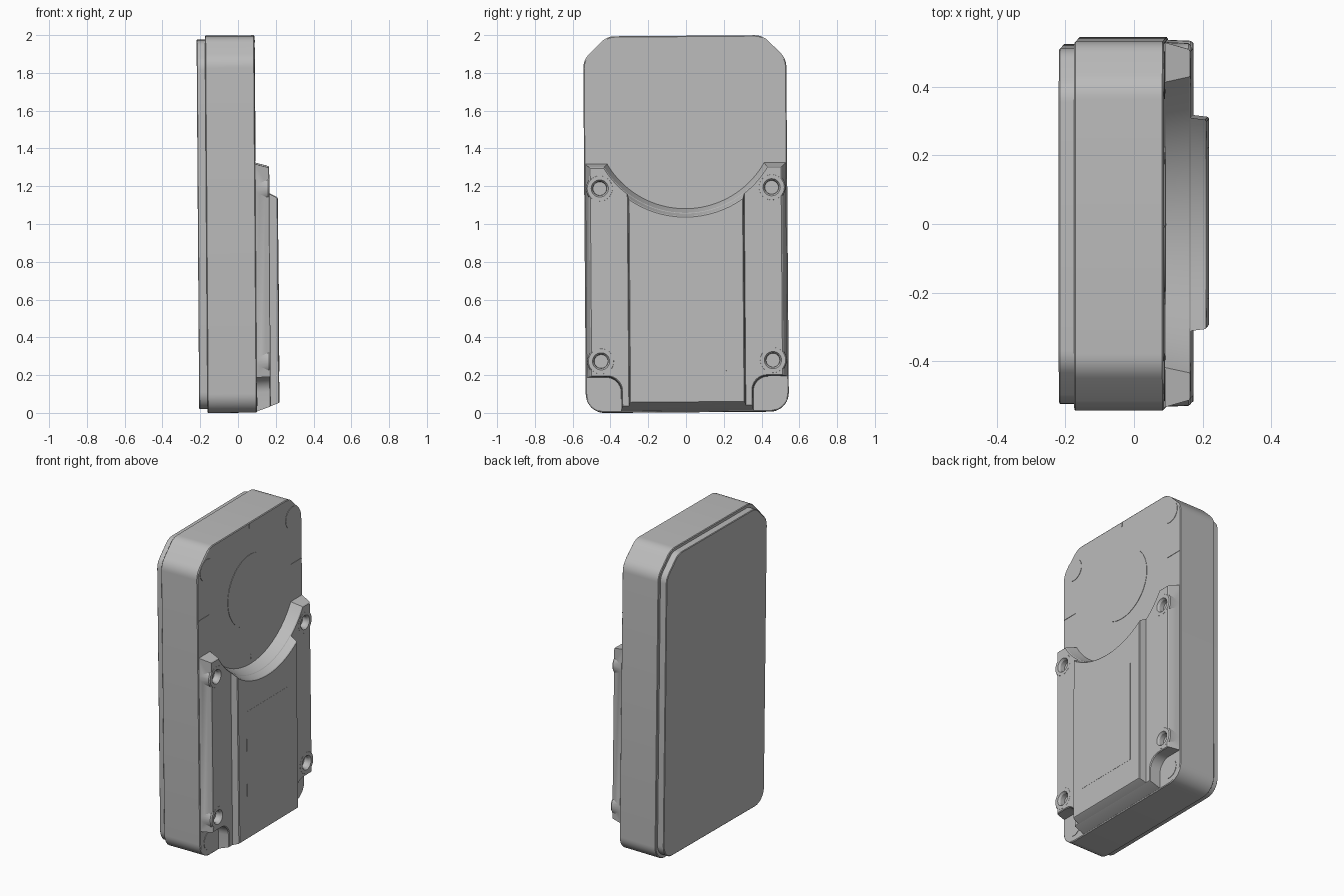
import bpy, bmesh, math
from mathutils import Matrix

cube = bpy.data.objects.get("Cube")
if cube:
    bpy.data.objects.remove(cube)

grey = bpy.data.materials.new("plain grey")
grey.use_nodes = True
COLOUR = (0.5, 0.5, 0.5, 1)
grey.diffuse_color = COLOUR
grey.node_tree.nodes["Principled BSDF"].inputs["Base Color"].default_value = COLOUR

# The whole device leans very slightly about its centre
LEAN = (Matrix.Translation((0, 0, 1)) @ Matrix.Rotation(0.0075, 4, "X")
        @ Matrix.Rotation(-0.007, 4, "Y") @ Matrix.Translation((0, 0, -1)))
DIAL_Z = 1.56


def loft(name, sections):
    """Skin matching (y, z) outlines placed at successive x positions."""
    bm = bmesh.new()
    rings = [[bm.verts.new((x, y, z)) for y, z in pts] for x, pts in sections]
    n = len(rings[0])
    for a, b in zip(rings, rings[1:]):
        for i in range(n):
            j = (i + 1) % n
            bm.faces.new((a[i], a[j], b[j], b[i]))
    bm.faces.new(rings[0])
    bm.faces.new(rings[-1])
    bmesh.ops.recalc_face_normals(bm, faces=bm.faces)
    mesh = bpy.data.meshes.new(name)
    bm.to_mesh(mesh)
    bm.free()
    mesh.materials.append(grey)
    obj = bpy.data.objects.new(name, mesh)
    bpy.context.collection.objects.link(obj)
    return obj


def activate(obj):
    bpy.ops.object.select_all(action="DESELECT")
    obj.select_set(True)
    bpy.context.view_layer.objects.active = obj


def finish(obj):
    activate(obj)
    bpy.ops.object.shade_smooth_by_angle(angle=math.radians(25))
    obj.matrix_world = LEAN


def boolean(obj, tool, operation):
    mod = obj.modifiers.new("cut", "BOOLEAN")
    mod.object, mod.operation, mod.solver = tool, operation, "EXACT"
    activate(obj)
    bpy.ops.object.modifier_apply(modifier=mod.name)
    bpy.data.objects.remove(tool)


def arc(cy, cz, r, start, end, steps):
    return [(cy + r * math.cos(start + (end - start) * i / steps),
             cz + r * math.sin(start + (end - start) * i / steps))
            for i in range(steps + 1)]


def circle(cy, cz, r, n=32):
    return arc(cy, cz, r, 0, math.tau * (n - 1) / n, n - 1)


def mirrored(half):
    return half + [(-y, z) for y, z in reversed(half)]


def rectangle(y0, y1, z0, z1):
    return [(y0, z0), (y1, z0), (y1, z1), (y0, z1)]


def case_outline(inset):
    """Round lower corners, softened chamfers on the upper ones."""
    w, low, high = 0.5375 - inset, 0.004 + inset, 1.996 - inset
    r, c, q = 0.1 - inset / 2, 0.125 - inset / 3, math.pi / 4
    t = r * math.tan(q / 2)
    half = arc(w - r, low + r, r, -2 * q, 0, 10)
    half += arc(w - r, high - c - t, r, 0, q, 6)
    half += arc(w - c - t, high - r, r, q, 2 * q, 6)
    return mirrored(half)


def cover_outline(side, low, high, dial, pocket):
    """Raised cover with a dial scoop on top and two lower corner pockets."""
    corner = 0.19 + pocket
    edge = 0.35 - pocket
    start = math.asin((high - DIAL_Z) / dial)
    half = [(edge, low)]
    half += arc(edge + 0.08, corner - 0.08, 0.08, math.pi, math.pi / 2, 8)
    half += [(side, corner), (side, high)]
    half += arc(0, DIAL_Z, dial, start, -math.pi / 2 + 0.02, 20)
    return mirrored(half)


def panel_outline(side, low, dial):
    start = -math.acos(side / dial)
    half = [(side, low)] + arc(0, DIAL_Z, dial, start, -math.pi / 2 + 0.02, 16)
    return mirrored(half)


# Main case and the front plate
finish(loft("case", [(-0.168, case_outline(0.004)), (-0.164, case_outline(0)),
                     (0.089, case_outline(0)), (0.093, case_outline(0.005))]))
finish(loft("front_plate", [(-0.2125, case_outline(0.024)),
                            (-0.209, case_outline(0.02)),
                            (-0.16, case_outline(0.02))]))

# Raised cover with screw bosses and countersunk holes
cover = loft("back_cover", [(0.088, cover_outline(0.532, 0.008, 1.322, 0.478, 0)),
                            (0.162, cover_outline(0.511, 0.034, 1.302, 0.502, 0.004)),
                            (0.167, cover_outline(0.505, 0.038, 1.297, 0.507, 0.008))])
for y in (-0.455, 0.455):
    for z in (0.275, 1.19):
        boss = loft("boss", [(0.0885, circle(y, z, 0.076)),
                             (0.16, circle(y, z, 0.073)),
                             (0.1675, circle(y, z, 0.067))])
        boolean(cover, boss, "UNION")
        hole = loft("hole", [(0.125, circle(y, z, 0.036)),
                             (0.155, circle(y, z, 0.037)),
                             (0.18, circle(y, z, 0.054))])
        boolean(cover, hole, "DIFFERENCE")
finish(cover)

# Central raised panel and its label plate
finish(loft("centre_panel", [(0.15, panel_outline(0.312, 0.03, 0.5)),
                             (0.208, panel_outline(0.305, 0.053, 0.52)),
                             (0.2125, panel_outline(0.3, 0.057, 0.525))]))
finish(loft("label_plate", [(x, rectangle(-0.22, 0.22, 0.22, 0.88))
                            for x in (0.21, 0.2135)]))

# Dial disc, corner pads and alignment ticks on the back
finish(loft("dial_disc", [(x, circle(0, DIAL_Z, 0.23, 64)) for x in (0.09, 0.0955)]))
for side, s in (("right", -1), ("left", 1)):
    for level, z, r in (("upper", 1.86, 0.07), ("lower", 0.1, 0.06)):
        finish(loft(f"{level}_{side}_pad",
                    [(x, circle(s * 0.44, z, r)) for x in (0.09, 0.0955)]))
    a, b = sorted((s * 0.42, s * 0.53))
    finish(loft(f"{side}_tick", [(x, rectangle(a, b, DIAL_Z - 0.003, DIAL_Z + 0.003))
                                 for x in (0.09, 0.0955)]))
for name, z in (("upper_tick", 1.96), ("lower_tick", 1.11)):
    finish(loft(name, [(x, rectangle(-0.003, 0.003, z, z + 0.03))
                       for x in (0.09, 0.0955)]))
